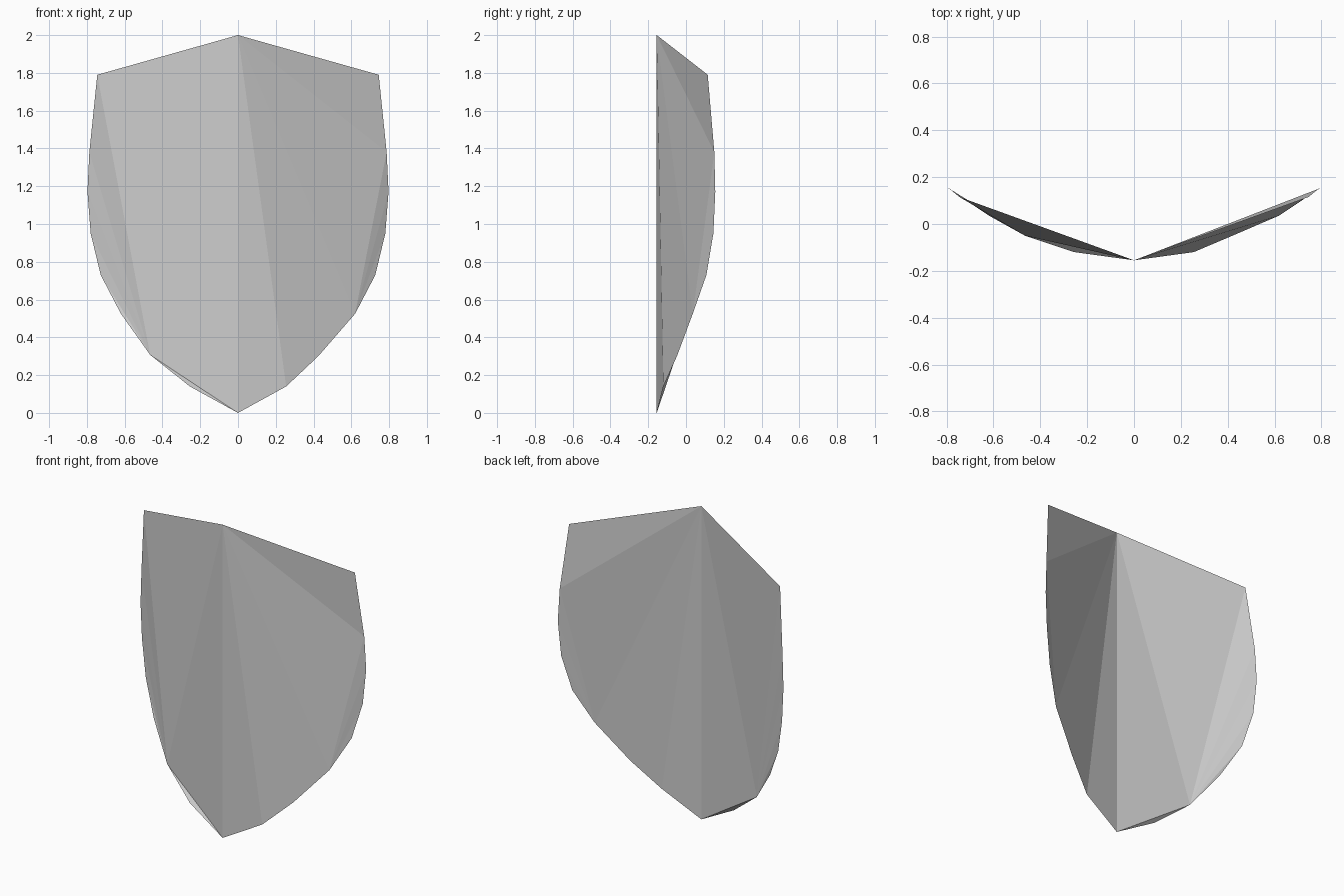
import bpy
import bmesh

cube = bpy.data.objects.get("Cube")
if cube:
    bpy.data.objects.remove(cube, do_unlink=True)

# Plain grey for the whole plate
grey = bpy.data.materials.new("plain_grey")
grey.use_nodes = True
colour = (0.6, 0.6, 0.6, 1)
grey.diffuse_color = colour
grey.node_tree.nodes["Principled BSDF"].inputs["Base Color"].default_value = colour

# Rim of one half, from the shoulder corner down to the last point before the tip
rim = [(0.745, 0.115, 1.79), (0.787, 0.15, 1.38), (0.797, 0.155, 1.17),
       (0.78, 0.145, 0.95), (0.727, 0.108, 0.73), (0.62, 0.036, 0.525),
       (0.425, -0.048, 0.3), (0.255, -0.12, 0.14)]

bm = bmesh.new()
top = bm.verts.new((0, -0.155, 2))
tip = bm.verts.new((0, -0.155, 0))
left = [bm.verts.new(p) for p in rim]
right = [bm.verts.new((-x, y, z)) for x, y, z in rim]
right[6].co = (-0.465, -0.05, 0.307)


def fan(hub, points):
    """Flat triangles from one hub to each neighbouring pair of points."""
    for a, b in zip(points, points[1:]):
        face = bm.faces.new((hub, a, b))
        face.normal_update()
        if face.normal.y > 0:
            face.normal_flip()


# Left half: facets spread from the top, with a small fan along the side
fan(top, left[:2] + left[5:] + [tip])
fan(left[5], left[1:5])

# Right half: facets spread from the low rim point
fan(right[6], [tip, top] + right[:6])
fan(right[6], [right[7], tip])

mesh = bpy.data.meshes.new("shield_plate")
bm.to_mesh(mesh)
bm.free()
mesh.materials.append(grey)
shield = bpy.data.objects.new("shield_plate", mesh)
bpy.context.collection.objects.link(shield)
